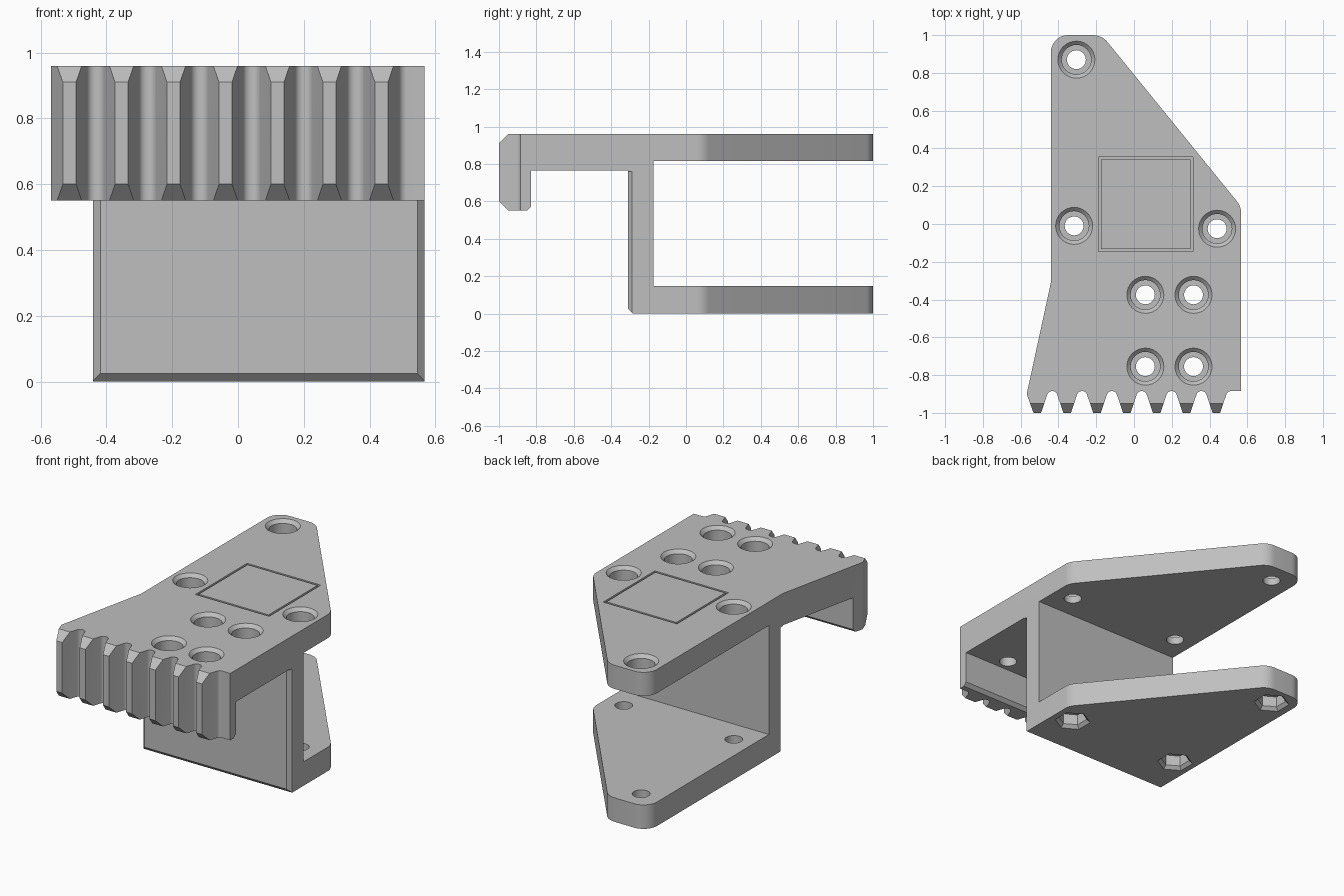
import bpy, bmesh
from math import cos, sin, pi, tan
from mathutils import Vector

cube = bpy.data.objects.get("Cube")
if cube:
    bpy.data.objects.remove(cube, do_unlink=True)

grey = bpy.data.materials.new("plain_grey")
grey.use_nodes = True
colour = (0.52, 0.52, 0.52, 1)
grey.diffuse_color = colour
grey.node_tree.nodes["Principled BSDF"].inputs["Base Color"].default_value = colour


def finish(name, bm):
    bmesh.ops.recalc_face_normals(bm, faces=bm.faces)
    mesh = bpy.data.meshes.new(name)
    bm.to_mesh(mesh)
    bm.free()
    mesh.materials.append(grey)
    obj = bpy.data.objects.new(name, mesh)
    bpy.context.collection.objects.link(obj)
    return obj


def prism(name, points, direction):
    """Extrude a flat outline along a direction."""
    bm = bmesh.new()
    face = bm.faces.new([bm.verts.new(p) for p in points])
    ext = bmesh.ops.extrude_face_region(bm, geom=[face])
    verts = [v for v in ext["geom"] if isinstance(v, bmesh.types.BMVert)]
    bmesh.ops.translate(bm, verts=verts, vec=direction)
    return finish(name, bm)


def box(name, x0, x1, y0, y1, z0, z1):
    return prism(name, [(x0, y0, z0), (x1, y0, z0), (x1, y1, z0), (x0, y1, z0)],
                 (0, 0, z1 - z0))


def lathe(name, x, y, profile, sides, turn=0.0):
    """Closed solid from (radius, height) rings."""
    bm = bmesh.new()
    rings = [[bm.verts.new((x + r * cos(turn + 2 * pi * i / sides),
                            y + r * sin(turn + 2 * pi * i / sides), z))
              for i in range(sides)] for r, z in profile]
    for a, b in zip(rings, rings[1:]):
        for i in range(sides):
            j = (i + 1) % sides
            bm.faces.new((a[i], a[j], b[j], b[i]))
    bm.faces.new(rings[0])
    bm.faces.new(rings[-1])
    return finish(name, bm)


def boolean(target, tool, operation="DIFFERENCE"):
    tool.hide_render = True
    mod = target.modifiers.new("cut", "BOOLEAN")
    mod.operation, mod.object, mod.solver = operation, tool, "EXACT"
    bpy.context.view_layer.objects.active = target
    bpy.ops.object.modifier_apply(modifier=mod.name)
    bpy.data.objects.remove(tool, do_unlink=True)


def rounded(corners, steps=6):
    """Round each (x, y, radius) corner of an outline."""
    out = []
    for i, (x, y, r) in enumerate(corners):
        p = Vector((x, y))
        if r == 0:
            out.append(p)
            continue
        a = (Vector(corners[i - 1][:2]) - p).normalized()
        b = (Vector(corners[(i + 1) % len(corners)][:2]) - p).normalized()
        half = a.angle(b) / 2
        centre = p + (a + b).normalized() * r / sin(half)
        start = p + a * r / tan(half) - centre
        end = p + b * r / tan(half) - centre
        for k in range(steps + 1):
            t = k / steps
            out.append(centre + (start * (1 - t) + end * t).normalized() * r)
    return out


# Plan outline: toothed front edge, then the tapered rear
TOP, ROOT, PITCH = 0.96, -0.885, 0.158
corners = [(-0.44, -0.31, 0), (-0.568, -0.9, 0)]
for i in range(7):
    c = -0.512 + i * PITCH
    if i:
        corners.append((c - 0.059, ROOT, 0.025))
    corners += [(c - 0.013, -1.02, 0), (c + 0.013, -1.02, 0), (c + 0.059, ROOT, 0.025)]
corners += [(0.567, ROOT, 0), (0.567, 0.093, 0.1),
            (-0.17, 1.0, 0.1), (-0.44, 1.0, 0.09)]
plan = prism("plan_cutter", [(p.x, p.y, -0.1) for p in rounded(corners)], (0, 0, 1.3))

# Side profile: upper plate, wall, lower plate and hooked front bar
side = [(-0.95, TOP), (1.1, TOP), (1.1, 0.815), (-0.175, 0.815), (-0.175, 0.147),
        (1.1, 0.147), (1.1, 0), (-0.285, 0), (-0.31, 0.025), (-0.31, 0.765),
        (-0.83, 0.765), (-0.83, 0.57), (-0.85, 0.55), (-0.95, 0.55),
        (-1, 0.6), (-1, 0.91)]
body = prism("bracket_body", [(-0.8, y, z) for y, z in side], (1.6, 0, 0))
boolean(body, plan, "INTERSECT")

# Chamfered upright edges of the wall
for x in (-0.44, 0.567):
    d = 0.022
    pts = [(x - d, -0.31, -0.1), (x, -0.31 - d, -0.1),
           (x + d, -0.31, -0.1), (x, -0.31 + d, -0.1)]
    boolean(body, prism("edge_cutter", pts, (0, 0, 0.86)))

# Counterbored screw holes in the upper plate
rear = [(-0.305, 0.87), (-0.317, -0.01), (0.44, -0.025)]
front = [(x, y) for x in (0.06, 0.315) for y in (-0.375, -0.755)]
for x, y in rear + front:
    boolean(body, lathe("screw_cutter", x, y,
                        [(0.118, 0.98), (0.078, 0.94), (0.078, 0.86),
                         (0.05, 0.86), (0.05, 0.5)], 32))

# Hexagonal nut pockets under the lower plate
for x, y in rear:
    boolean(body, lathe("bolt_cutter", x, y, [(0.05, -0.1), (0.05, 0.3)], 32))
    boolean(body, lathe("nut_cutter", x, y,
                        [(0.122, -0.02), (0.082, 0.02), (0.082, 0.085)], 6, pi / 6))

# Square panel set in a shallow groove
boolean(body, box("panel_cutter", -0.187, 0.313, -0.145, 0.355, TOP - 0.012, 1.1))
box("square_panel", -0.174, 0.3, -0.132, 0.342, TOP - 0.013, TOP)

# Smooth rounded corners and holes, sharp edges kept
bpy.ops.object.select_all(action="DESELECT")
body.select_set(True)
bpy.context.view_layer.objects.active = body
bpy.ops.object.shade_smooth_by_angle(angle=0.5)
